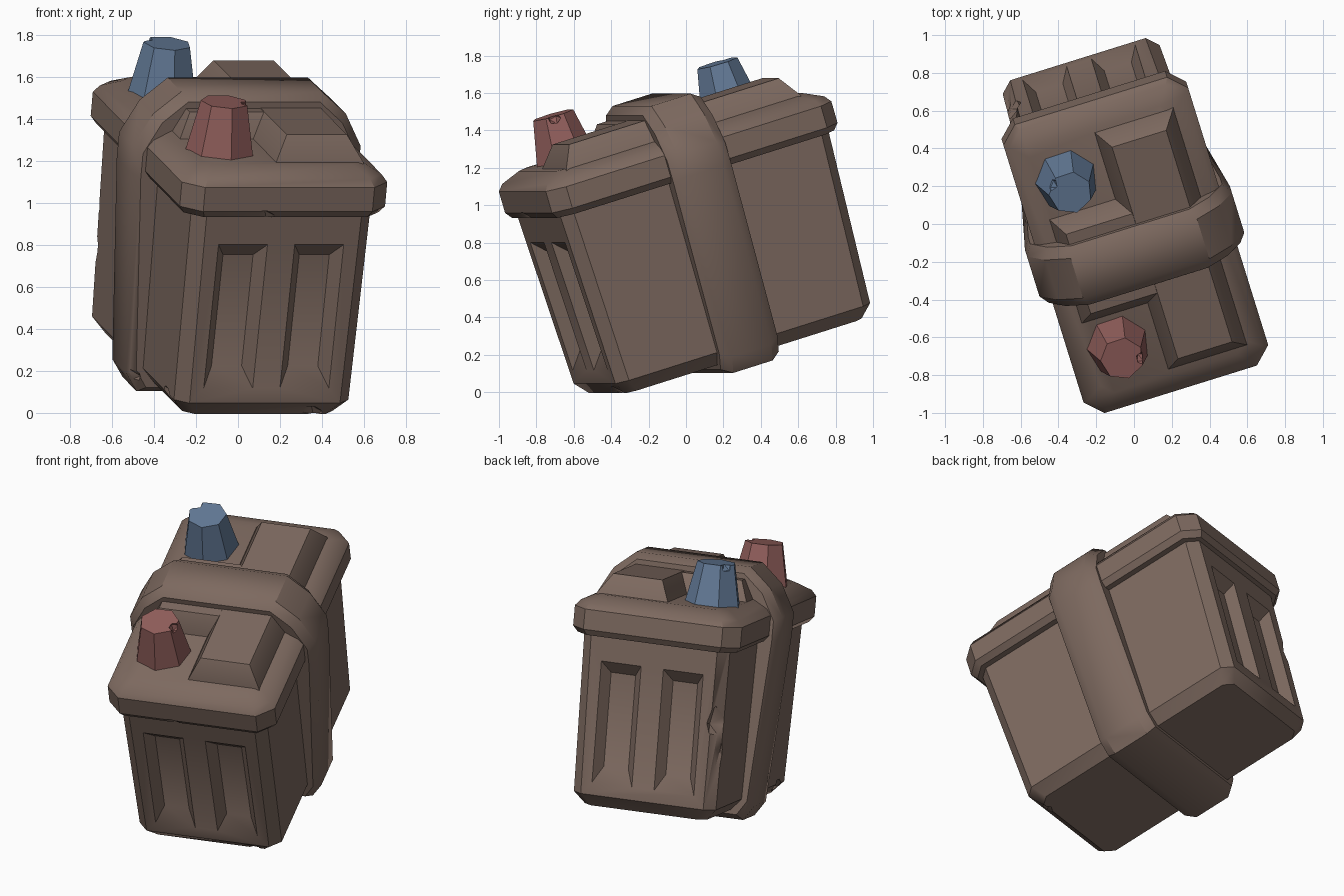
import bpy, bmesh, math
from mathutils import Matrix, Vector

if "Cube" in bpy.data.objects:
    bpy.data.objects.remove(bpy.data.objects["Cube"])

# Whole model is built upright, then tipped and turned
TILT = Matrix.Rotation(math.radians(17.3), 4, 'Z') @ Matrix.Rotation(math.radians(16.8), 4, 'X')
UC, VC = -0.024, 0.275          # centre of the case in its own frame


def material(name, rgb):
    m = bpy.data.materials.new(name)
    m.diffuse_color = (*rgb, 1)
    m.use_nodes = True
    m.node_tree.nodes["Principled BSDF"].inputs["Base Color"].default_value = m.diffuse_color
    return m


BROWN = material("brown_case", (0.205, 0.142, 0.115))
RED = material("red_terminal", (0.29, 0.115, 0.107))
BLUE = material("blue_terminal", (0.125, 0.195, 0.31))


def rect(x0, x1, y0, y1, z, c=0.0):
    """Horizontal rectangle, optionally with cut corners."""
    if c == 0:
        return [(x0, y0, z), (x1, y0, z), (x1, y1, z), (x0, y1, z)]
    return [(x0 + c, y0, z), (x1 - c, y0, z), (x1, y0 + c, z), (x1, y1 - c, z),
            (x1 - c, y1, z), (x0 + c, y1, z), (x0, y1 - c, z), (x0, y0 + c, z)]


def centred(hx, hy, z, c):
    return rect(UC - hx, UC + hx, VC - hy, VC + hy, z, c)


def make(name, bm, mat):
    bmesh.ops.recalc_face_normals(bm, faces=bm.faces)
    me = bpy.data.meshes.new(name)
    bm.to_mesh(me)
    bm.free()
    me.materials.append(mat)
    ob = bpy.data.objects.new(name, me)
    bpy.context.collection.objects.link(ob)
    return ob


def loft(name, loops, mat=BROWN):
    """Closed solid through a stack of loops."""
    bm = bmesh.new()
    rings = [[bm.verts.new(p) for p in lp] for lp in loops]
    n = len(rings[0])
    for a, b in zip(rings, rings[1:]):
        for i in range(n):
            j = (i + 1) % n
            bm.faces.new((a[i], a[j], b[j], b[i]))
    bm.faces.new(rings[0][::-1])
    bm.faces.new(rings[-1])
    return make(name, bm, mat)


def chip(loc, size, turn=(0.3, 0.4, 0.5)):
    """Rough lump used to knock a piece out of an edge."""
    bm = bmesh.new()
    bmesh.ops.create_icosphere(bm, subdivisions=1, radius=1)
    rot = Matrix.Rotation(turn[0], 4, 'X') @ Matrix.Rotation(turn[1], 4, 'Y') @ Matrix.Rotation(turn[2], 4, 'Z')
    bm.transform(Matrix.Translation(loc) @ rot @ Matrix.Diagonal((*size, 1)))
    return make("chip_cutter", bm, BROWN)


def cut(ob, cutters):
    bpy.context.view_layer.objects.active = ob
    for c in cutters:
        mod = ob.modifiers.new("cut", 'BOOLEAN')
        mod.operation, mod.solver, mod.object = 'DIFFERENCE', 'EXACT', c
        bpy.ops.object.modifier_apply(modifier=mod.name)
        bpy.data.objects.remove(c)


# Case body, slightly wider at the top
body = loft("case_body", [
    centred(0.375, 0.69, 0.12, 0.05),
    centred(0.435, 0.745, 0.19, 0.06),
    centred(0.447, 0.787, 1.20, 0.06)])


# Two sloped grooves in each end of the case
def groove(u, side):
    def ring(hw, z0, z1, depth):
        pts = []
        for x, z in ((-hw, z0), (hw, z0), (hw, z1), (-hw, z1)):
            face = 0.745 + 0.042 * (z - 0.19) / 1.01
            pts.append((u + x, VC + side * (face - depth), z))
        return pts
    return loft("groove_cutter", [ring(0.13, 0.25, 1.0, -0.01), ring(0.075, 0.36, 0.92, 0.06)])


cut(body, [groove(UC + s * 0.19, side) for s in (-1, 1) for side in (-1, 1)])
cut(body, [
    chip((-0.475, 1.07, 0.68), (0.11, 0.10, 0.15)),
    chip((-0.485, 1.02, 0.50), (0.06, 0.08, 0.13), (0.1, 0.1, 0.2)),
    chip((0.22, -0.455, 0.13), (0.08, 0.05, 0.045)),
    chip((-0.46, -0.30, 0.17), (0.05, 0.08, 0.05))])

# Lid with chamfered rim
lid = loft("lid", [
    centred(0.485, 0.81, 1.135, 0.08),
    centred(0.512, 0.835, 1.17, 0.09),
    centred(0.512, 0.835, 1.29, 0.09),
    centred(0.485, 0.81, 1.325, 0.08),
    centred(0.40, 0.72, 1.37, 0.06)])
cut(lid, [chip((-0.14, -0.57, 1.14), (0.07, 0.04, 0.045))])

# Raised blocks on the lid: a long bar and a short arm between the terminals
loft("raised_bar", [
    rect(-0.06, 0.385, -0.415, 0.965, 1.34),
    rect(-0.055, 0.38, -0.41, 0.96, 1.37),
    rect(0.01, 0.31, -0.335, 0.89, 1.485)])
loft("raised_arm", [
    rect(-0.43, 0.20, -0.03, 0.58, 1.34),
    rect(-0.42, 0.20, -0.025, 0.575, 1.37),
    rect(-0.36, 0.20, 0.045, 0.505, 1.483)])

# Strap around the middle with chamfered edges
HALF = [(0.35, 1.55), (0.48, 1.44), (0.568, 1.28), (0.568, 1.15), (0.50, 0.15), (0.44, 0.06)]


def strap_ring(v, inset):
    kx, kz = 1 - inset / 0.55, 1 - inset / 0.75
    pts = HALF + [(-x, z) for x, z in reversed(HALF)]
    return [(UC + x * kx, VC + v, 0.8 + (z - 0.8) * kz) for x, z in pts]


strap = loft("strap", [
    strap_ring(-0.17, 0.035), strap_ring(-0.115, 0),
    strap_ring(0.115, 0), strap_ring(0.17, 0.035)])
cut(strap, [chip((-0.52, 0.10, 0.13), (0.06, 0.06, 0.07))])


# Seven-sided tapered terminals
def terminal(name, v, mat, chip_at):
    def ring(r, z):
        return [(-0.272 + r * math.cos(math.tau * i / 7 + 0.25),
                 v + r * math.sin(math.tau * i / 7 + 0.25), z) for i in range(7)]
    ob = loft(name, [ring(0.172, 1.34), ring(0.115, 1.61)], mat)
    cut(ob, [chip(chip_at, (0.04, 0.035, 0.05))])


terminal("red_terminal", VC - 0.48, RED, (-0.165, -0.235, 1.61))
terminal("blue_terminal", VC + 0.48, BLUE, (-0.36, 0.83, 1.61))

# Shade and tip everything
for ob in list(bpy.context.scene.objects):
    ob.data.transform(TILT)
    bpy.ops.object.select_all(action='DESELECT')
    ob.select_set(True)
    bpy.context.view_layer.objects.active = ob
    bpy.ops.object.shade_smooth_by_angle(angle=math.radians(35))
